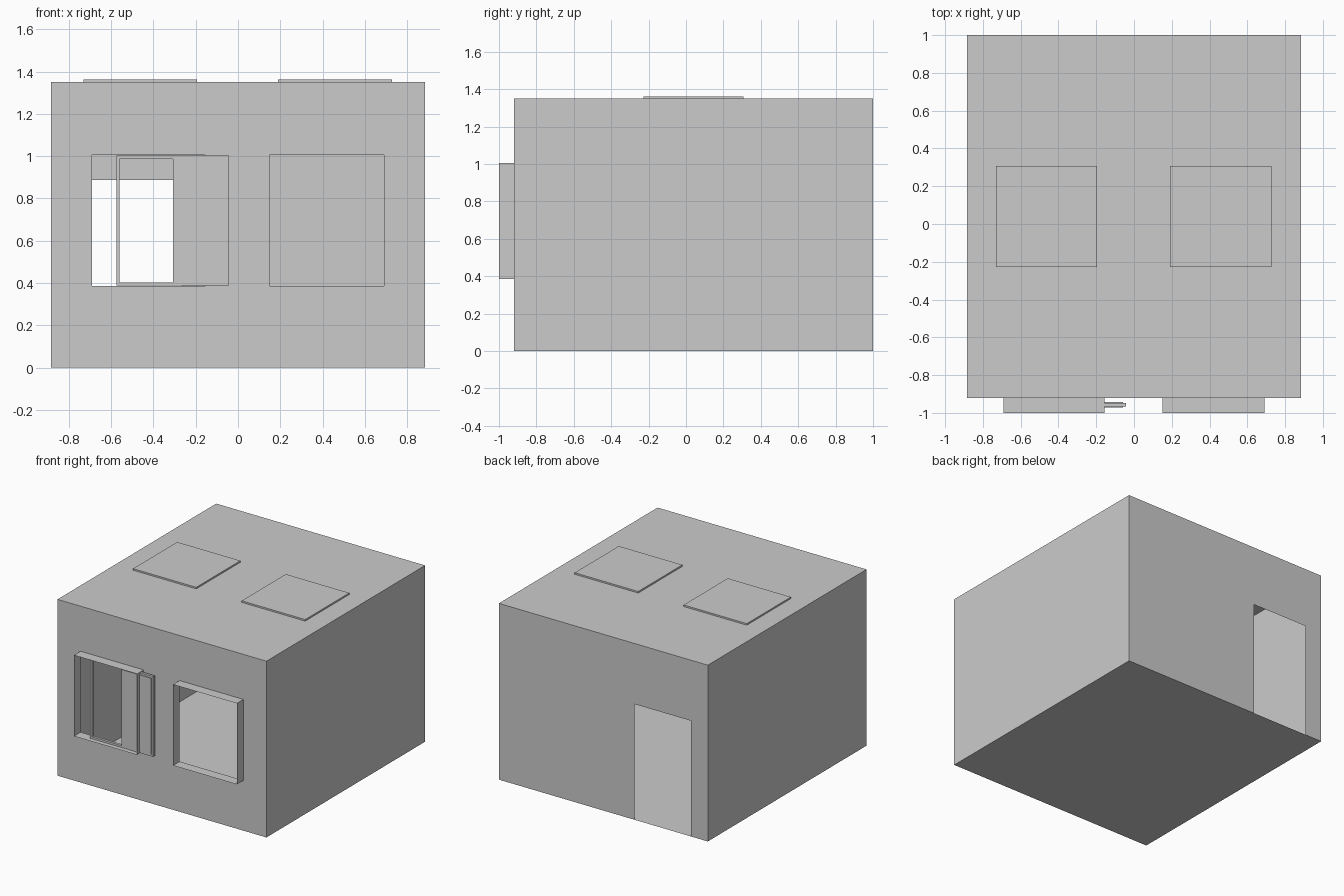
import bpy, bmesh

if "Cube" in bpy.data.objects:
    bpy.data.objects.remove(bpy.data.objects["Cube"])

W, Y0, Y1, H = 0.885, -0.92, 1.0, 1.35
WIN_Z = (0.385, 1.005)
LEFT, RIGHT = (-0.69, -0.155), (0.15, 0.69)
DOOR = (-0.743, -0.265, 0.0, 0.886)


def make_object(name, quads):
    bm = bmesh.new()
    for q in quads:
        bm.faces.new([bm.verts.new(p) for p in q])
    bmesh.ops.remove_doubles(bm, verts=bm.verts, dist=1e-5)
    bmesh.ops.recalc_face_normals(bm, faces=bm.faces)
    mesh = bpy.data.meshes.new(name)
    bm.to_mesh(mesh)
    bm.free()
    ob = bpy.data.objects.new(name, mesh)
    bpy.context.collection.objects.link(ob)
    return ob


def wall_with_openings(y, openings):
    """Thin wall in the xz plane, split into cells with the openings left out."""
    xs = sorted({-W, W, *(v for o in openings for v in o[:2])})
    zs = sorted({0.0, H, *(v for o in openings for v in o[2:])})
    quads = []
    for a, b in zip(xs, xs[1:]):
        for c, d in zip(zs, zs[1:]):
            mx, mz = (a + b) / 2, (c + d) / 2
            if not any(o[0] < mx < o[1] and o[2] < mz < o[3] for o in openings):
                quads.append([(a, y, c), (b, y, c), (b, y, d), (a, y, d)])
    return quads


def loop(x, y, z):
    return [(x[0], y, z[0]), (x[1], y, z[0]), (x[1], y, z[1]), (x[0], y, z[1])]


def bridge(a, b):
    return [[a[i], a[(i + 1) % 4], b[(i + 1) % 4], b[i]] for i in range(4)]


def box(name, x, y, z):
    a, b = loop(x, y[0], z), loop(x, y[1], z)
    return make_object(name, [a, b] + bridge(a, b))


# Room shell: window wall, door wall, sides, floor and roof
windows = [(*LEFT, *WIN_Z), (*RIGHT, *WIN_Z)]
tube = bridge(loop((-W, W), Y0, (0, H)), loop((-W, W), Y1, (0, H)))
make_object("room_shell", wall_with_openings(Y0, windows)
            + wall_with_openings(Y1, [DOOR]) + tube)

# Thin projecting window surrounds
for name, x in (("left", LEFT), ("right", RIGHT)):
    make_object(name + "_window_surround",
                bridge(loop(x, -1.0, WIN_Z), loop(x, Y0, WIN_Z)))

# Sliding sash: slim ring slid to the right inside the left surround
ox, oz = (-0.575, -0.042), (0.387, 1.002)
ix, iz = (-0.56, -0.057), (0.402, 0.987)
ya, yb = -0.967, -0.947
loops = [loop(ox, ya, oz), loop(ox, yb, oz), loop(ix, yb, iz), loop(ix, ya, iz)]
make_object("sash_frame", [q for i in range(4)
                           for q in bridge(loops[i], loops[(i + 1) % 4])])

# Panel filling the right half of the sash
box("sash_panel", (-0.308, ix[1]), (-0.972, -0.942), iz)

# Skylights on the roof
for name, x in (("left", (-0.73, -0.195)), ("right", (0.19, 0.728))):
    box(name + "_skylight", x, (-0.227, 0.307), (H, H + 0.012))
